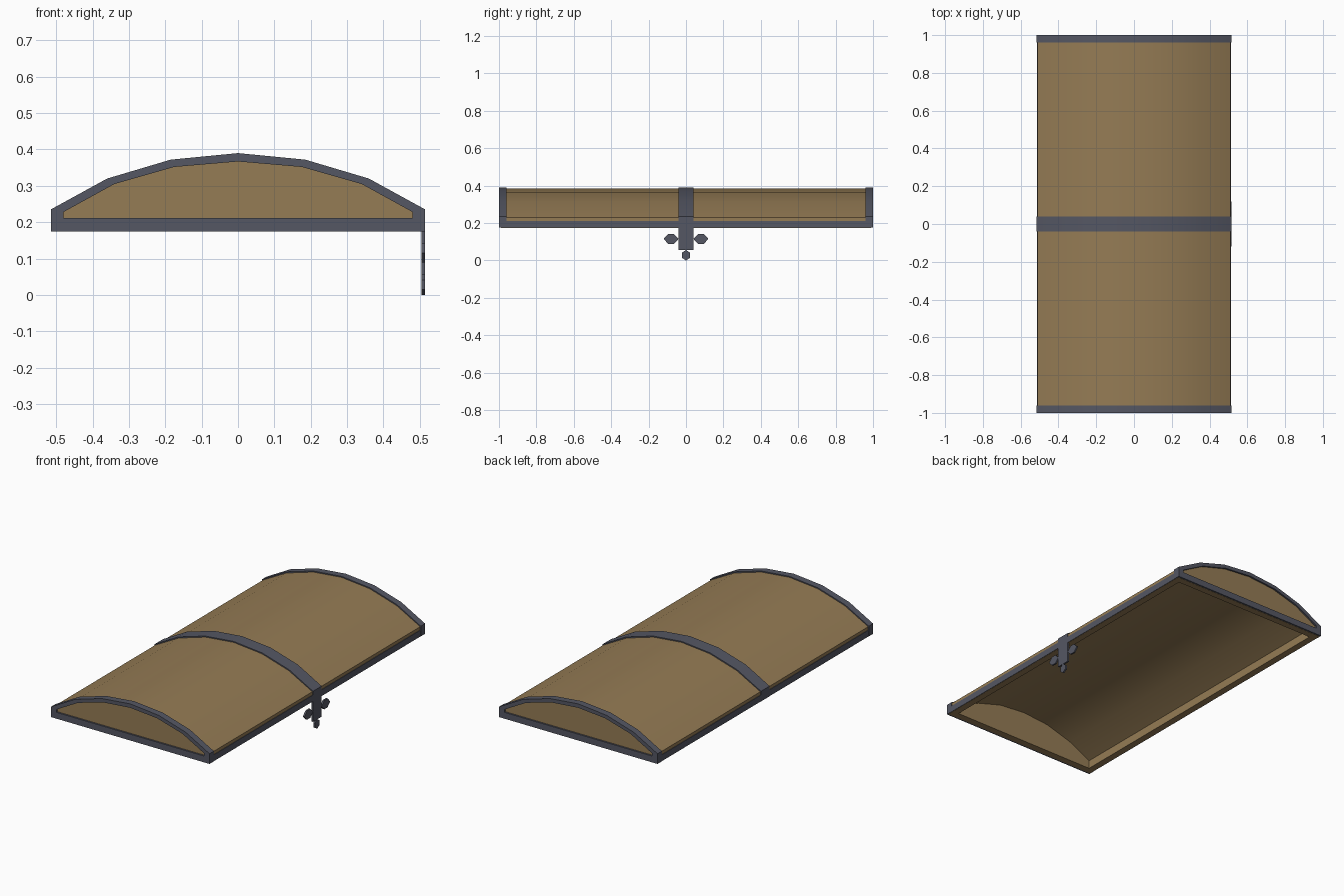
import bpy, bmesh

if "Cube" in bpy.data.objects:
    bpy.data.objects.remove(bpy.data.objects["Cube"])


def material(name, color):
    m = bpy.data.materials.new(name)
    m.diffuse_color = (*color, 1)
    m.use_nodes = True
    m.node_tree.nodes["Principled BSDF"].inputs["Base Color"].default_value = m.diffuse_color
    return m


WOOD = material("wood", (0.30, 0.20, 0.09))
IRON = material("iron", (0.09, 0.095, 0.125))


def finish(bm, name, mat, smooth=True):
    bmesh.ops.recalc_face_normals(bm, faces=bm.faces)
    me = bpy.data.meshes.new(name)
    bm.to_mesh(me)
    bm.free()
    ob = bpy.data.objects.new(name, me)
    bpy.context.collection.objects.link(ob)
    me.materials.append(mat)
    if smooth:
        bpy.ops.object.select_all(action='DESELECT')
        ob.select_set(True)
        bpy.context.view_layer.objects.active = ob
        bpy.ops.object.shade_smooth_by_angle(angle=0.6)
    return ob


def arch(half, bottom):
    """Mirror a right-hand half profile (crown first) into a full arch."""
    right = half + [(half[-1][0], bottom)]
    return [(-x, z) for x, z in reversed(right[1:])] + right


def loops(bm, prof, y0, y1):
    return [[bm.verts.new((x, y, z)) for x, z in prof] for y in (y0, y1)]


def strip(bm, a, b, closed=False):
    n = len(a)
    for i in range(n if closed else n - 1):
        j = (i + 1) % n
        bm.faces.new((a[i], a[j], b[j], b[i]))


def ring(name, outer, inner, y0, y1, closed):
    bm = bmesh.new()
    o0, o1 = loops(bm, outer, y0, y1)
    i0, i1 = loops(bm, inner, y0, y1)
    for a, b in ((o0, o1), (i0, i1), (o0, i0), (o1, i1)):
        strip(bm, a, b, closed)
    if not closed:
        for k in (0, -1):
            bm.faces.new((o0[k], o1[k], i1[k], i0[k]))
    return finish(bm, name, IRON)


def plate(name, pts, x0, x1):
    """Flat plate from a (y, z) outline."""
    bm = bmesh.new()
    a, b = [[bm.verts.new((x, y, z)) for y, z in pts] for x in (x0, x1)]
    strip(bm, a, b, True)
    bm.faces.new(a)
    bm.faces.new(b)
    return finish(bm, name, IRON, False)


def rect(y0, y1, z0, z1):
    return [(y0, z0), (y1, z0), (y1, z1), (y0, z1)]


OUT = [(0, .39), (.185, .372), (.36, .32), (.515, .235)]
WOOD_OUT = [(0, .384), (.183, .366), (.357, .314), (.511, .231)]
BAND_IN = [(0, .367), (.175, .352), (.34, .305), (.48, .228)]
CAVITY = [(0, .355), (.17, .34), (.33, .293), (.472, .222)]

# hollow wooden lid, open underneath
bm = bmesh.new()
rims = []
for half, y in ((WOOD_OUT, .99), (CAVITY, .95)):
    a, b = loops(bm, arch(half, .174), -y, y)
    strip(bm, a, b)
    bm.faces.new(a)
    bm.faces.new(b)
    rims.append([a[0], a[-1], b[-1], b[0]])
strip(bm, *rims, closed=True)
finish(bm, "lid_wood", WOOD)

# iron frames on both ends
for name, s in (("front_end_frame", -1), ("back_end_frame", 1)):
    ring(name, arch(OUT, .175), arch(BAND_IN, .212), s * 1.0, s * .96, True)

# middle strap over the lid
mid_in = [(x * .96, z - .018) for x, z in OUT]
ring("middle_strap", arch(OUT, .175), arch(mid_in, .175), -.04, .04, False)

# long lower rails
for name, s in (("left_rail", -1), ("right_rail", 1)):
    plate(name, rect(-.99, .99, .175, .212), s * .5, s * .514)

# hanging clasp with three hexagonal tips
plate("clasp_plate", rect(-.04, .04, .055, .2), .505, .515)
for name, s in (("clasp_tip_front", -1), ("clasp_tip_back", 1)):
    hexa = [(.04, 0), (.015, .026), (-.015, .026),
            (-.04, 0), (-.015, -.026), (.015, -.026)]
    plate(name, [(s * .08 + y, .115 + z) for y, z in hexa], .505, .515)
hexa = [(0, .028), (.022, .013), (.022, -.013),
        (0, -.028), (-.022, -.013), (-.022, .013)]
plate("clasp_tip_bottom", [(y, .028 + z) for y, z in hexa], .505, .515)
